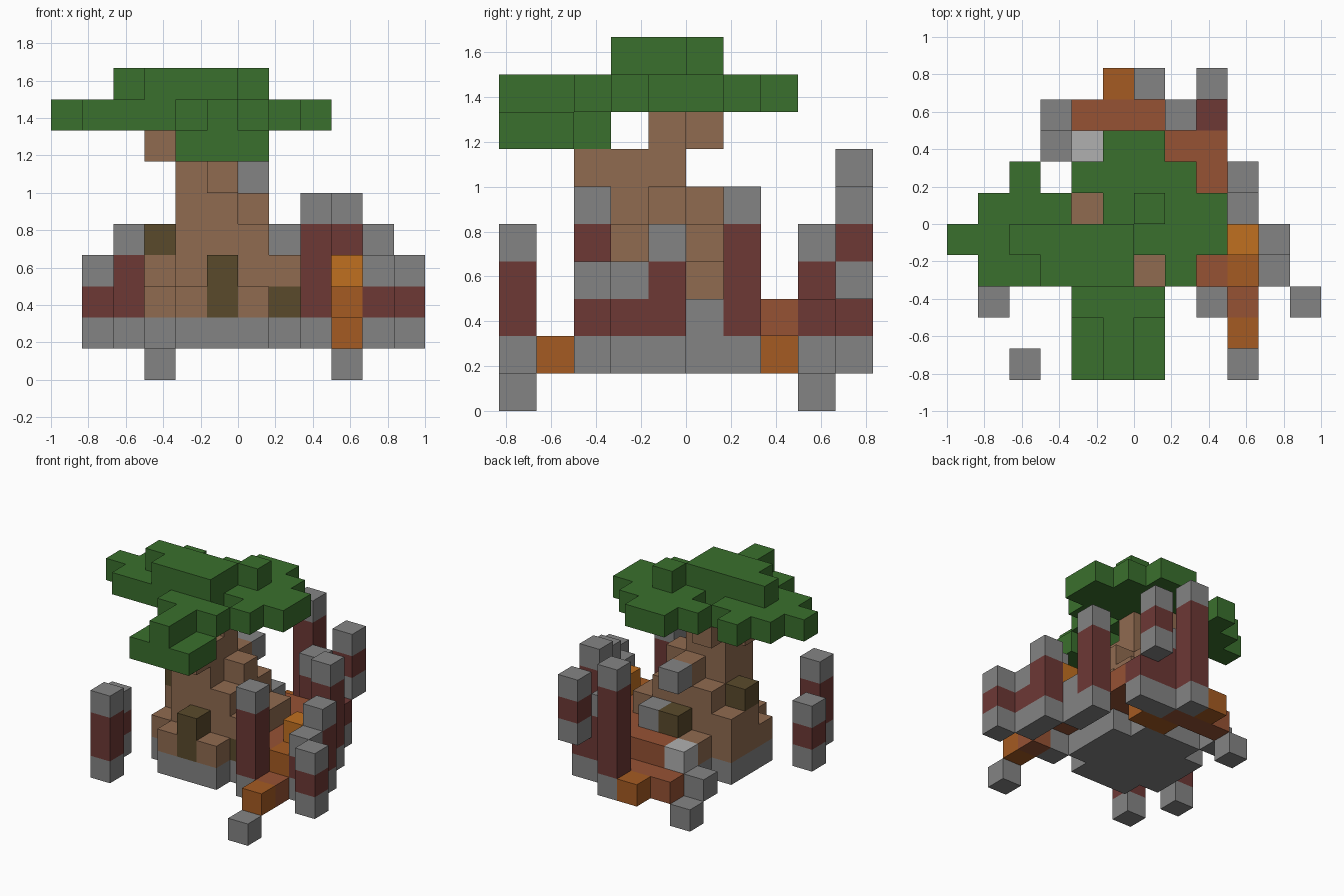
import bpy
import bmesh
from mathutils import Vector

cube = bpy.data.objects.get("Cube")
if cube:
    bpy.data.objects.remove(cube, do_unlink=True)

UNIT = 1 / 6
ORIGIN = Vector((-1, -5 * UNIT, 0))


def linear(c):
    return c / 12.92 if c <= 0.04045 else ((c + 0.055) / 1.055) ** 2.4


def material(name, hexa):
    rgb = [linear(b / 255) for b in bytes.fromhex(hexa)] + [1]
    m = bpy.data.materials.new(name)
    m.use_nodes = True
    m.diffuse_color = rgb
    shader = m.node_tree.nodes["Principled BSDF"]
    shader.inputs["Base Color"].default_value = rgb
    shader.inputs["Roughness"].default_value = 0.9
    return m


MATS = {
    "stone": material("stone grey", "848484"),
    "pale": material("pale grey", "b0b0b0"),
    "leaf": material("leaf green", "3a702d"),
    "bark": material("bark brown", "906b50"),
    "brick": material("dark red", "6d3835"),
    "plank": material("sienna", "965234"),
    "orange": material("burnt orange", "a55b22"),
    "amber": material("bright orange", "c07020"),
    "olive": material("olive brown", "5a4a2b"),
}
cells = {}  # grid cell -> (part name, material key)


def block(part, mat, x, y, z, top=None):
    """One column of cells from z up to top."""
    for level in range(z, (z if top is None else top) + 1):
        cells[x, y, level] = (part, mat)


def layer(part, mat, z, x, y, *rows):
    """A flat layer drawn as rows from back to front, starting at x, y."""
    for r, row in enumerate(rows):
        for c, mark in enumerate(row):
            if mark == "#":
                block(part, mat, x + c, y - r, z)


def post(part, x, y, bottom, top):
    """Red post with stone ends."""
    block(part, "brick", x, y, bottom, top)
    block(part, "stone", x, y, bottom)
    block(part, "stone", x, y, top)


# Stone base and stepped trunk
round_plan = (".###.", "#####", "#####", "#####", ".###.")
layer("stone_base", "stone", 1, 3, 6, *round_plan)
layer("trunk", "bark", 2, 3, 6, *round_plan)
layer("trunk", "bark", 3, 3, 5, "#####", "#####", ".####")
layer("trunk", "bark", 4, 4, 5, "###", "###", "###")
layer("trunk", "bark", 5, 4, 5, ".#.", "###", "##.")
layer("trunk", "bark", 6, 4, 4, "##", "##", ".#")
layer("trunk", "bark", 7, 3, 5, ".#.", "###")

# Doors and shutters in the trunk
block("front_door", "olive", 5, 2, 2, 3)
block("side_shutter", "olive", 7, 3, 2)
block("right_shutter", "olive", 3, 4, 4)
block("back_door", "olive", 5, 6, 3)

# Canopy
layer("canopy", "leaf", 7, 4, 2, ".#.", "###", "###")
layer("canopy", "leaf", 8, 0, 7,
      ".....##..",
      "..#.####.",
      ".###.####",
      "#########",
      ".#####.#.",
      "....###..",
      ".....#...",
      ".....#...")
layer("canopy", "leaf", 9, 2, 5, "....#", "####.", ".###.")

# Raised walkway around the trunk
layer("walkway", "plank", 2, 5, 7, "####", "..##", "...#", "...#", "...#")
layer("walkway_support", "orange", 1, 6, 7, "##")
layer("back_landing", "plank", 1, 4, 8, "###")
block("back_landing", "orange", 5, 9, 1)

# Front steps
block("front_step", "stone", 9, 0, 0)
block("front_step", "orange", 9, 1, 1)
block("front_step", "plank", 9, 2, 1)
block("front_step", "orange", 9, 3, 2)
block("front_step", "amber", 9, 4, 3)

# Back steps
block("back_step", "stone", 3, 8, 0)
block("back_step", "stone", 3, 7, 1)
block("back_step", "pale", 4, 7, 2)
block("back_step", "stone", 6, 6, 3)
block("upper_ledge", "stone", 5, 6, 5)

# Posts
post("front_right_post", 2, 0, 1, 4)
post("right_post", 1, 2, 1, 3)
post("front_left_post", 8, 2, 1, 5)
post("outer_left_post", 11, 2, 1, 3)
post("left_post", 10, 3, 1, 3)
post("left_post", 10, 4, 1, 4)
post("left_stub", 9, 5, 1, 2)
post("back_left_post", 9, 6, 1, 5)
post("back_post", 7, 8, 1, 4)
post("tall_back_post", 6, 9, 1, 6)
post("hanging_back_post", 8, 9, 3, 5)
block("back_wall", "stone", 8, 8, 1)
block("back_wall", "brick", 8, 8, 2)


def build(part):
    """Skin the exposed sides of every cell of a part."""
    bm = bmesh.new()
    keys = sorted({m for p, m in cells.values() if p == part})
    for cell, (owner, mat) in cells.items():
        if owner != part:
            continue
        centre = Vector(cell) + Vector((0.5, 0.5, 0.5))
        for axis in range(3):
            for sign in (-1, 1):
                n = Vector((0, 0, 0))
                n[axis] = sign
                if tuple(int(a + b) for a, b in zip(cell, n)) in cells:
                    continue
                u = Vector((0, 0, 0))
                u[(axis + 1) % 3] = 0.5
                v = n.cross(u)
                corners = [centre + n / 2 + d for d in (-u - v, u - v, u + v, v - u)]
                face = bm.faces.new([bm.verts.new(ORIGIN + p * UNIT) for p in corners])
                face.material_index = keys.index(mat)
    bmesh.ops.remove_doubles(bm, verts=bm.verts[:], dist=0.001)
    mesh = bpy.data.meshes.new(part)
    bm.to_mesh(mesh)
    bm.free()
    for key in keys:
        mesh.materials.append(MATS[key])
    bpy.context.collection.objects.link(bpy.data.objects.new(part, mesh))


for part in sorted({p for p, m in cells.values()}):
    build(part)
